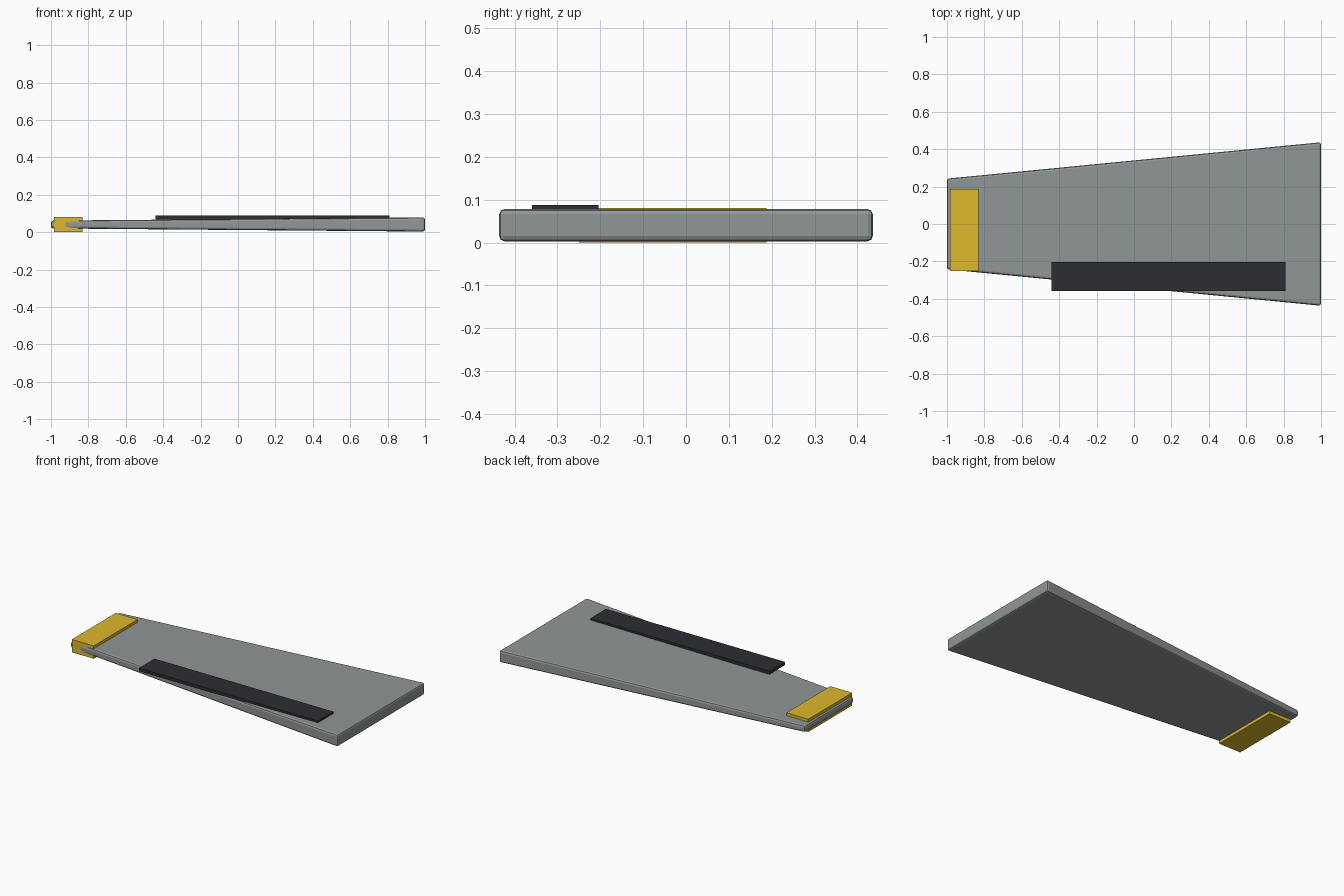
import bpy
import bmesh

if "Cube" in bpy.data.objects:
    bpy.data.objects.remove(bpy.data.objects["Cube"])


def material(name, color):
    m = bpy.data.materials.new(name)
    m.diffuse_color = color
    m.use_nodes = True
    m.node_tree.nodes["Principled BSDF"].inputs["Base Color"].default_value = m.diffuse_color
    return m


def block(name, x, y, z, mat, taper=1.0, bevel=0.0):
    """Box between (min, max) ranges; taper scales the -x end section."""
    bm = bmesh.new()
    bmesh.ops.create_cube(bm, size=1)
    mid_y, mid_z = sum(y) / 2, sum(z) / 2
    for v in bm.verts:
        s = taper if v.co.x < 0 else 1.0
        v.co = (x[0] if v.co.x < 0 else x[1],
                mid_y + v.co.y * (y[1] - y[0]) * s,
                mid_z + v.co.z * (z[1] - z[0]) * s)
    mesh = bpy.data.meshes.new(name)
    bm.to_mesh(mesh)
    bm.free()
    ob = bpy.data.objects.new(name, mesh)
    bpy.context.collection.objects.link(ob)
    mesh.materials.append(mat)
    if bevel:
        b = ob.modifiers.new("edge_bevel", 'BEVEL')
        b.width = bevel
        b.segments = 2
        b.limit_method = 'ANGLE'
    return ob


steel = material("steel_grey", (0.28, 0.305, 0.31, 1))
yellow = material("yellow", (0.73, 0.48, 0.025, 1))
black = material("black", (0.024, 0.027, 0.032, 1))

# Tapered panel, wide and thick at +x
block("tapered_panel", (-1, 1), (-0.437, 0.437), (0.003, 0.0785), steel, taper=0.555, bevel=0.012)
# Coloured band through the narrow end
block("tip_band", (-0.985, -0.832), (-0.25, 0.188), (0.0, 0.081), yellow)
# Dark strip lying along the front edge
block("dark_strip", (-0.44, 0.81), (-0.359, -0.204), (0.068, 0.088), black)
